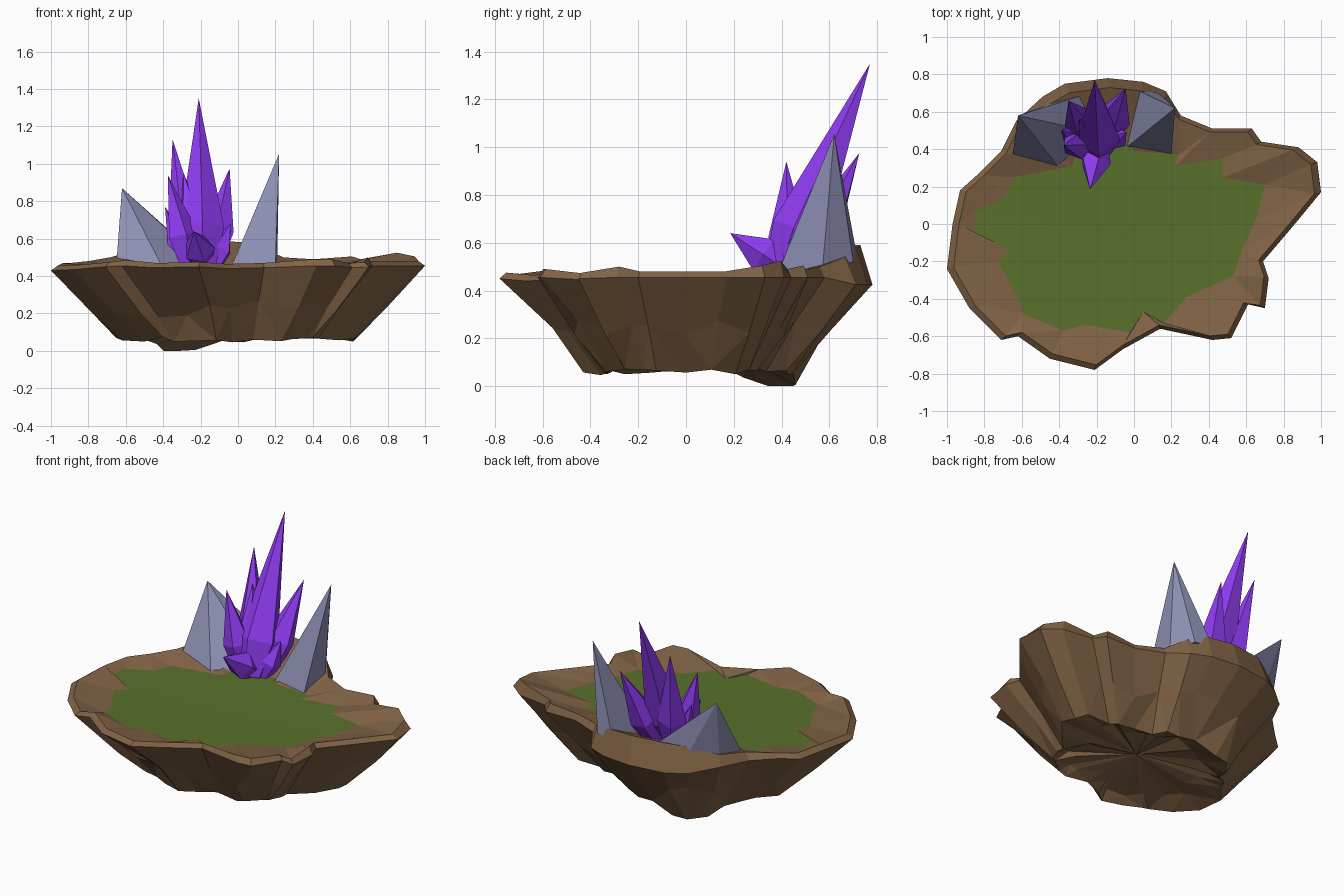
import bpy, bmesh, math, random
from mathutils import Vector

if "Cube" in bpy.data.objects:
    bpy.data.objects.remove(bpy.data.objects["Cube"])

random.seed(4)


def material(name, r, g, b):
    m = bpy.data.materials.new(name)
    m.diffuse_color = (r, g, b, 1)
    m.use_nodes = True
    m.node_tree.nodes["Principled BSDF"].inputs["Base Color"].default_value = m.diffuse_color
    return m


ROCK = material("rock_brown", 0.22, 0.125, 0.06)
GRASS = material("grass_green", 0.10, 0.165, 0.025)
STONE = material("stone_grey", 0.26, 0.27, 0.44)
CRYSTAL = material("crystal_purple", 0.28, 0.045, 0.9)


def finish(bm, name, mat):
    bmesh.ops.recalc_face_normals(bm, faces=bm.faces)
    me = bpy.data.meshes.new(name)
    bm.to_mesh(me)
    bm.free()
    me.materials.append(mat)
    ob = bpy.data.objects.new(name, me)
    bpy.context.collection.objects.link(ob)
    return ob


def ring(bm, pts):
    return [bm.verts.new(p) for p in pts]


def skin(bm, a, b):
    n = len(a)
    for i in range(n):
        j = (i + 1) % n
        bm.faces.new((a[i], a[j], b[j], b[i]))


def fan(bm, a, tip):
    c = bm.verts.new(tip)
    for i in range(len(a)):
        bm.faces.new((a[i], a[(i + 1) % len(a)], c))


def zipper(bm, a, b):
    """Triangulated strip between two loops with different counts, matched by angle."""
    ang = lambda v: math.atan2(v.co.y, v.co.x) % math.tau
    a, b = sorted(a, key=ang), sorted(b, key=ang)
    i = j = 0
    while i < len(a) or j < len(b):
        na = ang(a[i + 1]) if i + 1 < len(a) else math.tau + ang(a[0]) if i < len(a) else 99
        nb = ang(b[j + 1]) if j + 1 < len(b) else math.tau + ang(b[0]) if j < len(b) else 99
        va, vb = a[i % len(a)], b[j % len(b)]
        if na < nb:
            i += 1
            bm.faces.new((va, a[i % len(a)], vb))
        else:
            j += 1
            bm.faces.new((va, b[j % len(b)], vb))


# Island outline: x, y and height of the upper rim edge
RIM = [(.86, 0, .48), (1, .17, .48), (.98, .33, .505), (.88, .41, .525), (.68, .44, .49),
       (.63, .51, .505), (.42, .51, .49), (.25, .58, .50), (.17, .71, .54), (.05, .76, .58),
       (-.14, .78, .59), (-.37, .75, .59), (-.49, .68, .57), (-.63, .55, .52), (-.71, .39, .50),
       (-.83, .27, .48), (-.93, .18, .47), (-.97, 0, .47), (-1, -.24, .455), (-.88, -.45, .46),
       (-.71, -.62, .475), (-.62, -.60, .485), (-.45, -.72, .47), (-.21, -.78, .475),
       (-.06, -.67, .465), (.14, -.56, .47), (.42, -.62, .49), (.52, -.61, .49),
       (.61, -.43, .47), (.70, -.45, .475), (.72, -.29, .50), (.69, -.20, .48)]
LAWN = [(.65, .02), (.70, .21), (.48, .25), (.47, .35), (.22, .31), (.24, .37), (0, .39),
        (-.05, .45), (-.30, .41), (-.33, .31), (-.64, .25), (-.69, .14), (-.85, .07),
        (-.85, -.10), (-.66, -.14), (-.73, -.20), (-.62, -.39), (-.59, -.48), (-.38, -.57),
        (-.26, -.54), (-.02, -.58), (.05, -.47), (.16, -.53), (.28, -.39), (.53, -.28), (.58, -.13)]
LAWN = [(x, y, .445 + .02 * max(0, y)) for x, y in LAWN]

# Rock: rim, pleated walls, hollow underside
bm = bmesh.new()
upper, rim, mid, low, inner = [], [], [], [], []
for n, (x, y, z) in enumerate(RIM):
    front = max(0, -y) / math.hypot(x, y)
    back = max(0, y) / math.hypot(x, y)
    notch = math.exp(-((x + .45) ** 2 + (y + .72) ** 2) / .06)
    keel = math.exp(-((x + .55) ** 2 + (y - .68) ** 2) / .06)
    f = .965 - .03 * (y > .6)
    upper.append((x * f, y * f, z))
    rim.append((x, y, min(z - .025, .455 if y < .6 else .425)))
    pleat = random.uniform(-.03, .03)
    f = .80 + pleat - .04 * front - .13 * notch
    mid.append((x * f, y * f, .24 + random.uniform(-.04, .04) - .05 * notch))
    f = .645 + pleat - .10 * front - .06 * back + .07 * keel
    low.append((x * f, y * f, max(0, .06 + random.uniform(-.015, .015) - .085 * keel)))
    f = .42 + random.uniform(-.05, .05)
    inner.append((x * f, y * f, .10 + random.uniform(-.02, .03) - .03 * keel))
loops = [ring(bm, p) for p in (upper, rim, mid, low, inner)]
for a, b in zip(loops, loops[1:]):
    skin(bm, a, b)
fan(bm, loops[-1], (-.02, 0, .14))
zipper(bm, loops[0], ring(bm, LAWN))
bmesh.ops.triangulate(bm, faces=[f for f in bm.faces if len(f.verts) == 4 and f.calc_center_median().z < .2])
finish(bm, "island_rock", ROCK)

# Lawn filling the middle of the rock
bm = bmesh.new()
fan(bm, ring(bm, LAWN), (-.05, -.08, .445))
finish(bm, "grass_patch", GRASS)


# Leaning stone spikes
def stone(name, base, tip):
    bm = bmesh.new()
    lower = ring(bm, base)
    fan(bm, lower, tip)
    bm.faces.new(lower)
    finish(bm, name, STONE)


stone("stone_spike_right", [(-.04, .41, .44), (.20, .375, .45), (.21, .57, .48), (.13, .70, .52), (.01, .72, .52)],
      (.22, .62, 1.055))
stone("stone_spike_left", [(-.65, .36, .47), (-.40, .30, .44), (-.16, .48, .45), (-.24, .70, .53),
                           (-.46, .64, .52), (-.60, .52, .49)], (-.62, .58, .87))


# Crystal cluster: five-sided shards, widest partway up, sharing one root
def shard(name, root, tip, radius, belly, turn):
    root, tip = Vector(root), Vector(tip)
    q = (tip - root).to_track_quat('Z', 'Y')
    bm = bmesh.new()

    def loop(t, r):
        c = root.lerp(tip, t)
        return ring(bm, [c + q @ Vector((r * math.cos(turn + k * math.tau / 5),
                                         r * math.sin(turn + k * math.tau / 5), 0)) for k in range(5)])
    a, b = loop(0, radius * .6), loop(belly, radius)
    bm.faces.new(a)
    skin(bm, a, b)
    fan(bm, b, tip)
    finish(bm, name, CRYSTAL)


SHARDS = [((-.19, .40, .45), (-.21, .77, 1.35), .125, .22, .3),
          ((-.25, .48, .45), (-.35, .66, 1.13), .09, .32, .9),
          ((-.26, .43, .45), (-.375, .42, .94), .085, .35, .2),
          ((-.14, .48, .45), (-.045, .725, .975), .09, .35, .6),
          ((-.19, .43, .48), (-.235, .185, .64), .085, .4, .1),
          ((-.28, .46, .45), (-.39, .50, .77), .06, .4, .5),
          ((-.13, .44, .45), (-.04, .49, .68), .065, .4, 1.0),
          ((-.22, .44, .45), (-.29, .56, .95), .08, .4, .4)]
for n, s in enumerate(SHARDS, 1):
    shard(f"crystal_shard_{n}", *s)
